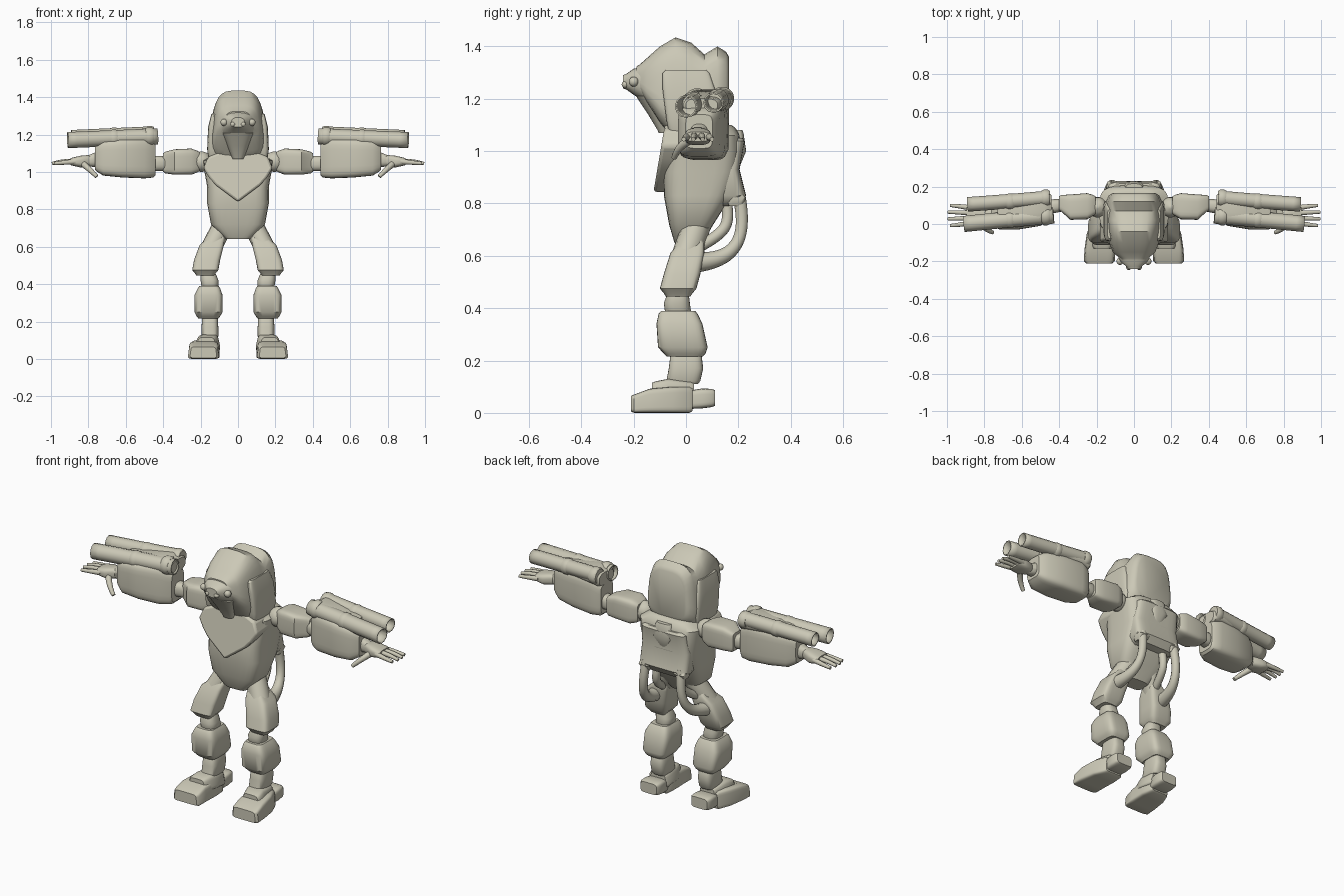
import bpy, math
from mathutils import Vector

cube = bpy.data.objects.get("Cube")
if cube:
    bpy.data.objects.remove(cube, do_unlink=True)

COLOUR = (0.60, 0.58, 0.47, 1)
mat = bpy.data.materials.new("pale_clay")
mat.use_nodes = True
mat.diffuse_color = COLOUR
mat.node_tree.nodes["Principled BSDF"].inputs["Base Color"].default_value = COLOUR
parts = []


def finish(name, mesh, mirror):
    mesh.materials.clear()
    mesh.materials.append(mat)
    ob = bpy.data.objects.new(name, mesh)
    bpy.context.collection.objects.link(ob)
    if mirror:
        ob.modifiers.new("Mirror", "MIRROR").use_mirror_merge = False
    parts.append(ob)
    return ob


def power(v, p):
    return math.copysign(abs(v) ** (2 / p), v)


def loft(name, axis, sections, p=5, taper=0, mirror=False, n=28, edge=0.012):
    """Rounded-box rings (position, centre a, centre b, half a, half b) along an axis."""
    first, last = sections[0], sections[-1]
    step = math.copysign(edge, last[0] - first[0])
    rings = [(*first[:3], first[3] * .86, first[4] * .86),
             (first[0] + step, *first[1:])] + list(sections[1:-1])
    rings += [(last[0] - step, *last[1:]), (*last[:3], last[3] * .86, last[4] * .86)]
    verts, faces = [], []
    for pos, ca, cb, ha, hb in rings:
        for i in range(n):
            t = math.tau * (i + .5) / n
            u, v = power(math.cos(t), p), power(math.sin(t), p)
            co = [ca + ha * u * (1 - taper * v), cb + hb * v]
            co.insert("xyz".index(axis), pos)
            verts.append(co)
    for r in range(len(rings) - 1):
        for i in range(n):
            j = (i + 1) % n
            faces.append((r * n + i, r * n + j, r * n + n + j, r * n + n + i))
    faces += [list(range(n))[::-1], list(range(len(verts) - n, len(verts)))]
    mesh = bpy.data.meshes.new(name)
    mesh.from_pydata(verts, [], faces)
    import bmesh
    bm = bmesh.new()
    bm.from_mesh(mesh)
    bmesh.ops.recalc_face_normals(bm, faces=bm.faces)
    bm.to_mesh(mesh)
    bm.free()
    return finish(name, mesh, mirror)


def tube(name, points, radius, radii=None, mirror=True, hollow=False):
    """Round tube along a smooth path, optionally open at the ends."""
    cu = bpy.data.curves.new(name + "_path", "CURVE")
    cu.dimensions = "3D"
    cu.bevel_depth = radius
    cu.bevel_resolution = 4
    cu.use_fill_caps = not hollow
    sp = cu.splines.new("NURBS")
    sp.points.add(len(points) - 1)
    for i, co in enumerate(points):
        sp.points[i].co = (*co, 1)
        sp.points[i].radius = radii[i] if radii else 1
    sp.use_endpoint_u = True
    sp.order_u = min(3, len(points))
    sp.resolution_u = 6
    helper = bpy.data.objects.new(name + "_path", cu)
    bpy.context.collection.objects.link(helper)
    bpy.context.view_layer.update()
    graph = bpy.context.evaluated_depsgraph_get()
    mesh = bpy.data.meshes.new_from_object(helper.evaluated_get(graph))
    bpy.data.objects.remove(helper, do_unlink=True)
    ob = finish(name, mesh, mirror)
    if hollow:
        ob.modifiers.new("Wall", "SOLIDIFY").thickness = 0.006
    return ob


def ball(name, centre, r, mirror=True):
    c = Vector(centre)
    rings = [(c.z - r * math.cos(a), c.x, c.y, r * math.sin(a), r * math.sin(a))
             for a in [math.pi * (k + .4) / 8.8 for k in range(9)]]
    return loft(name, "z", rings, p=2, mirror=mirror, n=16, edge=r * .01)


def plate(name, outline, y_front, y_back, lean=0, mirror=False):
    """Flat outline in x and z, thickened along y; lean slopes it with height."""
    n = len(outline)
    low = min(z for x, z in outline)
    verts = [(x, y + lean * (z - low), z) for y in (y_front, y_back) for x, z in outline]
    faces = [tuple(range(n)), tuple(range(2 * n - 1, n - 1, -1))]
    faces += [(i, i + n, (i + 1) % n + n, (i + 1) % n) for i in range(n)]
    mesh = bpy.data.meshes.new(name)
    mesh.from_pydata(verts, [], faces)
    ob = finish(name, mesh, mirror)
    bev = ob.modifiers.new("Bevel", "BEVEL")
    bev.width, bev.segments = 0.012, 2
    return ob


# Head: hood with a notch on top, snout, jaw and eyes
loft("head", "y", [(-.19, 0, 1.28, .08, .05), (-.15, 0, 1.27, .11, .085),
                   (-.1, 0, 1.255, .128, .145), (-.04, 0, 1.235, .14, .2),
                   (.02, 0, 1.22, .148, .195), (.07, 0, 1.2, .15, .17),
                   (.12, 0, 1.22, .145, .18), (.165, 0, 1.23, .13, .15)],
     p=3.6, taper=.13)
loft("snout", "y", [(-.24, 0, 1.265, .04, .03), (-.2, 0, 1.265, .075, .05),
                    (-.13, 0, 1.25, .1, .075)], p=2.6)
loft("jaw", "z", [(1.07, 0, -.07, .035, .04), (1.14, 0, -.085, .06, .06),
                  (1.22, 0, -.11, .09, .08)], p=3)
loft("cheek_guards", "z", [(1.03, .125, .02, .03, .08), (1.12, .13, .025, .035, .1),
                           (1.24, .13, .01, .03, .1), (1.31, .125, 0, .02, .09)],
     mirror=True)
ball("eyes", (.075, -.2, 1.265), .019)
ball("nostrils", (.028, -.232, 1.255), .014)

# Torso: body, chest collar and back pack
loft("torso", "z", [(.64, 0, .01, .075, .055), (.72, 0, .02, .145, .085),
                    (.83, 0, .045, .165, .13), (.92, 0, .06, .165, .145),
                    (1.0, 0, .07, .18, .14), (1.06, 0, .075, .185, .13),
                    (1.1, 0, .07, .14, .12)], p=4)
half = [(.06, 1.12), (.16, 1.08), (.185, 1.02), (.155, .97), (.12, .93)]
plate("chest_collar", [(0, .84)] + half[::-1] + [(-x, z) for x, z in half],
      -.125, .05, lean=.17)
loft("back_pack", "z", [(.79, 0, .15, .13, .06), (.83, 0, .16, .15, .07),
                        (.93, 0, .15, .15, .055), (1.05, 0, .165, .14, .06)])
loft("back_spine", "z", [(.94, 0, .18, .035, .03), (1.0, 0, .195, .06, .035),
                         (1.08, 0, .19, .05, .03)], p=3)
loft("back_lugs", "z", [(.79, .11, .19, .03, .03), (.82, .11, .2, .035, .03),
                        (.86, .11, .18, .03, .025)], mirror=True)

# Arms: shoulder, pad, elbow and forearm case
ball("shoulder_joints", (.195, .09, 1.055), .055)
loft("shoulder_pads", "x", [(.205, .1, 1.055, .055, .058), (.25, .095, 1.055, .07, .07),
                            (.34, .09, 1.053, .068, .068), (.4, .11, 1.05, .045, .058)],
     mirror=True)
loft("elbows", "x", [(.38, .1, 1.045, .035, .04), (.48, .09, 1.045, .04, .042)],
     p=2.5, mirror=True)
loft("forearm_cases", "x", [(.44, .085, 1.065, .065, .095), (.5, .075, 1.075, .085, .11),
                            (.62, .06, 1.075, .09, .105), (.72, .05, 1.075, .08, .095),
                            (.765, .05, 1.075, .06, .075)], mirror=True)
loft("launcher_mounts", "x", [(.44, .09, 1.18, .075, .04), (.48, .085, 1.19, .085, .045),
                              (.6, .075, 1.185, .075, .035), (.73, .06, 1.175, .07, .03)],
     p=3, mirror=True)

# Launcher tubes with open muzzles
tube("front_launchers", [(.43, .045, 1.19), (.67, .025, 1.18), (.91, .0, 1.17)], .043, hollow=True)
tube("rear_launchers", [(.45, .14, 1.205), (.67, .12, 1.195), (.89, .105, 1.185)], .039, hollow=True)
for tag, x, y, z, r in [("front", .47, .043, 1.19, .05), ("rear", .47, .138, 1.2, .046),
                        ("front_mid", .66, .025, 1.18, .046), ("rear_mid", .66, .12, 1.194, .043)]:
    loft(tag + "_launcher_bands", "x", [(x - .02, y, z, r, r), (x + .025, y, z, r, r)],
         p=2, mirror=True)

# Hands
loft("wrists", "x", [(.75, .05, 1.065, .035, .04), (.81, .045, 1.06, .028, .03)],
     p=2.5, mirror=True)
loft("palms", "x", [(.79, .045, 1.06, .035, .03), (.84, .045, 1.055, .05, .032),
                    (.895, .045, 1.055, .052, .022)], p=3, mirror=True)
for k in range(4):
    y, drop = .005 + .027 * k, .012 * abs(k - 1.5)
    tip = 1.0 - drop * .9
    tube(f"fingers_{k + 1}", [(.87, y, 1.055), (.93, y + .006 * (k - 1.5), 1.068 - drop),
                              (tip, y + .009 * (k - 1.5), 1.045)], .012, [1.2, 1, .7])
tube("thumbs", [(.83, .02, 1.045), (.8, -.03, 1.02), (.755, -.045, .975)], .015, [1.2, 1, .7])

# Legs: hip, thigh, knee, shin and ankle
tube("hips", [(.06, .05, .75), (.1, .03, .68), (.14, .0, .6)], .055)
loft("thighs", "z", [(.66, .115, .02, .045, .05), (.61, .14, .005, .065, .065),
                     (.53, .165, -.015, .07, .07), (.475, .175, -.03, .07, .07),
                     (.445, .175, -.03, .055, .055)], mirror=True)
loft("knees", "z", [(.47, .16, -.03, .04, .04), (.42, .152, -.035, .048, .05),
                    (.37, .15, -.03, .045, .05)], p=2.6, mirror=True)
loft("shins", "z", [(.39, .155, -.03, .06, .075), (.34, .158, -.025, .076, .088),
                    (.25, .158, -.012, .075, .095), (.215, .158, -.005, .062, .08)],
     mirror=True)
loft("ankles", "z", [(.23, .15, .0, .042, .06), (.17, .15, .0, .045, .066),
                     (.11, .15, -.01, .045, .065)], p=3.5, mirror=True)

# Feet: sloped toe block, instep and raised heel
loft("toes", "y", [(-.21, .185, .035, .08, .035), (-.14, .183, .046, .08, .046),
                   (-.05, .175, .05, .075, .05), (.025, .165, .05, .06, .05)],
     p=7, taper=.06, mirror=True)
loft("insteps", "y", [(-.13, .17, .085, .055, .035), (-.07, .16, .09, .06, .04),
                      (.03, .155, .08, .055, .04)], taper=.15, mirror=True)
loft("heels", "y", [(0, .16, .05, .055, .035), (.06, .16, .055, .06, .038),
                    (.11, .16, .057, .058, .035)], mirror=True)

# Hoses from the back to the thighs
tube("outer_hoses", [(.11, .2, .84), (.115, .22, .75), (.13, .2, .64), (.15, .12, .58),
                     (.16, .04, .575)], .026, [1, .9, .9, 1.2, 1.5])
tube("inner_hoses", [(.07, .15, .82), (.075, .17, .74), (.09, .12, .67), (.11, .04, .63)], .022)

# Smooth shading with crisp corners
bpy.ops.object.select_all(action="DESELECT")
for ob in parts:
    ob.select_set(True)
bpy.context.view_layer.objects.active = parts[0]
bpy.ops.object.shade_smooth_by_angle(angle=math.radians(40))
